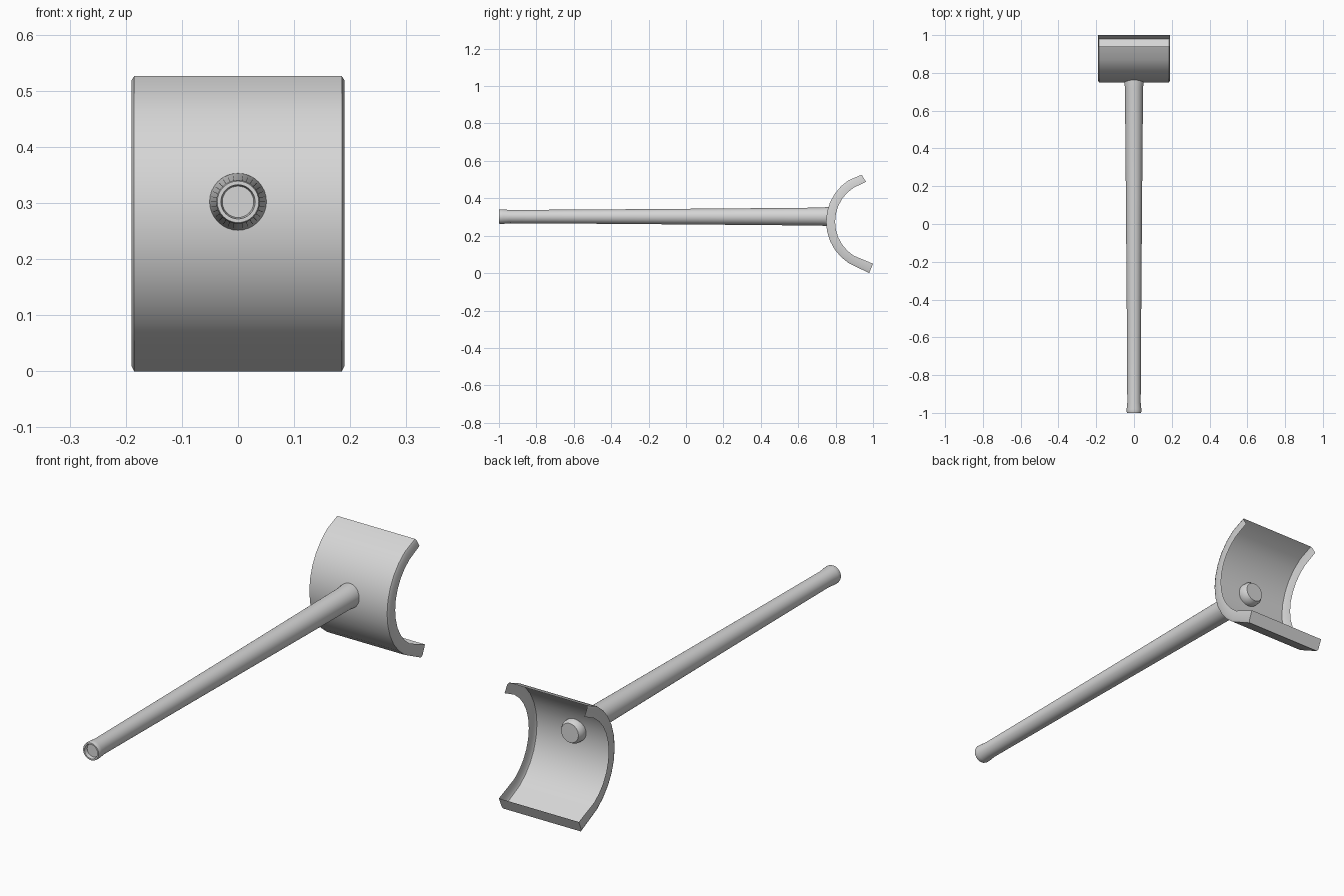
import bpy, bmesh, math

if "Cube" in bpy.data.objects:
    bpy.data.objects.remove(bpy.data.objects["Cube"])

metal = bpy.data.materials.new("plain_grey")
metal.diffuse_color = (0.67, 0.67, 0.67, 1)
metal.use_nodes = True
metal.node_tree.nodes["Principled BSDF"].inputs["Base Color"].default_value = metal.diffuse_color


def make_object(name, bm, angle, open_faces=()):
    bmesh.ops.recalc_face_normals(bm, faces=bm.faces)
    if open_faces:
        bmesh.ops.delete(bm, geom=list(open_faces), context='FACES')
    mesh = bpy.data.meshes.new(name)
    bm.to_mesh(mesh)
    bm.free()
    ob = bpy.data.objects.new(name, mesh)
    bpy.context.collection.objects.link(ob)
    mesh.materials.append(metal)
    bpy.ops.object.select_all(action='DESELECT')
    ob.select_set(True)
    bpy.context.view_layer.objects.active = ob
    bpy.ops.object.shade_smooth_by_angle(angle=math.radians(angle))
    return ob


# Curved head: thin outer skin with side rims and a bottom lip, open at the back and top
CY, CZ, R_OUT, R_IN = 1.013, 0.275, 0.264, 0.216


def arc(radius, steps=10, span=57):
    angles = [math.radians(-span + 2 * span * i / steps) for i in range(steps + 1)]
    return [(CY - radius * math.cos(a), CZ + radius * math.sin(a)) for a in angles]


outer = [(0.979, 0.0)] + arc(R_OUT) + [(0.939, 0.526)]
inner = [(1.0, 0.05)] + arc(R_IN) + [(0.962, 0.488)]
shoulder = [tuple(p + (q - p) * 0.2 for p, q in zip(o, i)) for o, i in zip(outer, inner)]

bm = bmesh.new()


def row(x, points):
    return [bm.verts.new((x, y, z)) for y, z in points]


# Strips run round the section: skin, slanted shoulder, flat rim, back (removed later)
strips = [row(-0.185, outer), row(0.185, outer), row(0.19, shoulder), row(0.19, inner),
          row(-0.19, inner), row(-0.19, shoulder)]
back = []
for s in range(6):
    a, b = strips[s], strips[(s + 1) % 6]
    for k in range(len(outer) - 1):
        face = bm.faces.new((a[k], a[k + 1], b[k + 1], b[k]))
        if s == 3:
            back.append(face)
bm.faces.new([s[0] for s in strips])
back.append(bm.faces.new([s[-1] for s in strips]))
make_object("curved_head", bm, 30, back)

# Tapered handle: lathe profile (radius, y) with hollow grip end and a stub inside the head
profile = [(0.028, -0.985), (0.0305, -1.0), (0.037, -1.0), (0.039, -0.993),
           (0.039, -0.98), (0.0355, -0.945), (0.038, -0.5), (0.043, 0.15),
           (0.048, 0.72), (0.051, 0.755), (0.05, 0.775), (0.041, 0.79)]
SIDES, AXIS_Z = 32, 0.302
bm = bmesh.new()
rings = []
for r, y in profile:
    rings.append([bm.verts.new((r * math.cos(t), y, AXIS_Z + r * math.sin(t)))
                  for t in (2 * math.pi * k / SIDES for k in range(SIDES))])
for a, b in zip(rings, rings[1:]):
    for k in range(SIDES):
        bm.faces.new((a[k], a[(k + 1) % SIDES], b[(k + 1) % SIDES], b[k]))
bm.faces.new(rings[0])
bm.faces.new(rings[-1])
make_object("handle", bm, 30)
